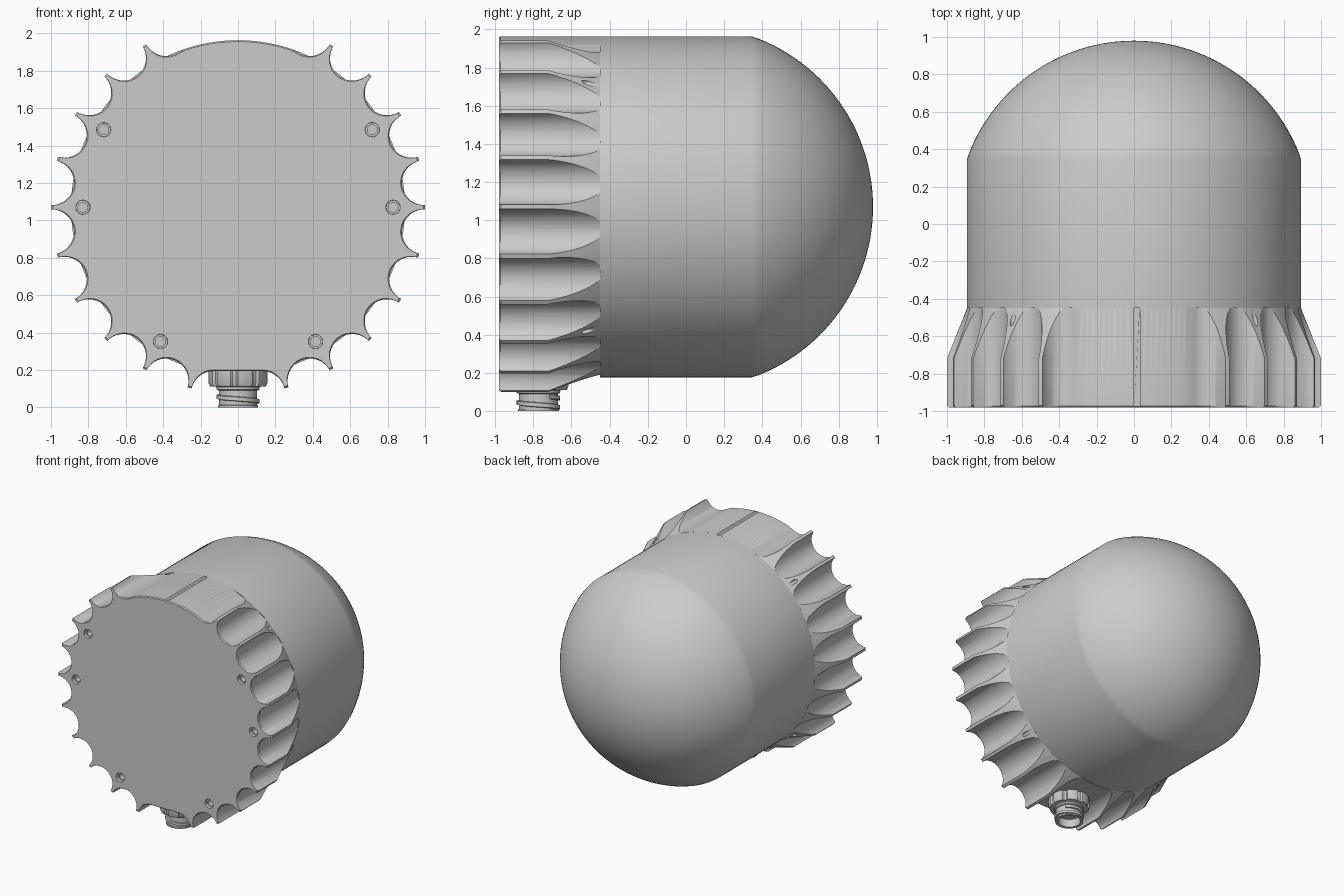
import bpy, bmesh, math
from math import sin, cos, pi, radians

if "Cube" in bpy.data.objects:
    bpy.data.objects.remove(bpy.data.objects["Cube"])

AX = 1.07      # height of the main axis
R = 0.893      # body radius
CY = -0.773    # connector position along y


def finish(name, bm, smooth=True):
    bmesh.ops.remove_doubles(bm, verts=bm.verts, dist=1e-5)
    bmesh.ops.recalc_face_normals(bm, faces=bm.faces)
    me = bpy.data.meshes.new(name)
    bm.to_mesh(me)
    bm.free()
    ob = bpy.data.objects.new(name, me)
    bpy.context.collection.objects.link(ob)
    if smooth:
        shade(ob)
    return ob


def activate(ob):
    bpy.ops.object.select_all(action='DESELECT')
    ob.select_set(True)
    bpy.context.view_layer.objects.active = ob


def shade(ob):
    activate(ob)
    bpy.ops.object.shade_smooth_by_angle(angle=radians(28))


def loft(bm, rings, closed=False):
    """Skin a list of point rings with quads."""
    vs = [[bm.verts.new(p) for p in ring] for ring in rings]
    n = len(vs[0])
    for a, b in zip(vs, vs[1:]):
        for i in range(n):
            j = (i + 1) % n
            bm.faces.new((a[i], a[j], b[j], b[i]))
    if closed:
        bm.faces.new(vs[0])
        bm.faces.new(vs[-1])
    return vs


def lathe(name, prof, axis='y', c=(0, AX), n=96, smooth=True):
    """Revolve (radius, height) points around a y or z axis through c."""
    bm = bmesh.new()
    rings = []
    for r, h in prof:
        r = max(r, 1e-7)
        pts = [(c[0] + r * cos(2*pi*i/n), c[1] + r * sin(2*pi*i/n)) for i in range(n)]
        rings.append([(u, h, v) if axis == 'y' else (u, v, h) for u, v in pts])
    vs = loft(bm, rings)
    bmesh.ops.dissolve_degenerate(bm, dist=1e-6, edges=bm.edges)
    return finish(name, bm, smooth)


def boolean(ob, cutter, op):
    cutter.hide_render = True
    m = ob.modifiers.new("cut", 'BOOLEAN')
    m.operation, m.object, m.solver = op, cutter, 'EXACT'
    activate(ob)
    bpy.ops.object.modifier_apply(modifier=m.name)
    bpy.data.objects.remove(cutter)


# Body barrel with a spherical cap
cap_r, cap_y, edge = 0.948, 0.032, 0.345
a0 = math.acos((edge - cap_y) / cap_r)
dome = [(cap_r * sin(a0 * (1 - i/28)), cap_y + cap_r * cos(a0 * (1 - i/28))) for i in range(29)]
dome[0] = (R, edge)
lathe("domed_body", [(0, -0.45), (R, -0.45)] + dome, n=128)

# Scalloped flange outline: right half, then mirrored
SC, SR = 1.005, 0.12


def scallop(t, a_start, a_end, n=16):
    out = []
    for i in range(n + 1):
        d = radians(t + 180 + a_start + (a_end - a_start) * i / n)
        out.append((SC * cos(radians(t)) + SR * cos(d), SC * sin(radians(t)) + SR * sin(d)))
    return out


half = scallop(-82.5, -7.5, -88)
for k in range(9):
    half += scallop(-67.5 + 15 * k, 88, -88)
half += scallop(67.5, 88, -12)
half += [(R * cos(radians(t)), R * sin(radians(t))) for t in range(72, 90, 2)]
outline = half + [(0, R)] + [(-x, z) for x, z in reversed(half)]

bm = bmesh.new()
loft(bm, [[(x * s, y, AX + z * s) for x, z in outline]
          for s, y in ((0.992, -0.98), (1, -0.972), (1, -0.40))], closed=True)
flange = finish("scalloped_flange", bm, False)

# Taper the teeth down to the barrel
boolean(flange, lathe("taper_tool", [(0, -1.05), (0.985, -1.05), (0.99, -0.98), (1.0, -0.97),
                                     (1.0, -0.72), (R, -0.45), (0, -0.45)],
                      n=192, smooth=False), 'INTERSECT')

# Counterbored screw holes in the front face
for deg in (0, 30, 150, 180, 240, 300):
    a = radians(deg)
    boolean(flange, lathe("screw_hole", [(0, -1.0), (0.039, -1.0), (0.037, -0.955), (0.026, -0.955),
                                         (0.026, -0.86), (0, -0.86)],
                          c=(0.829 * cos(a), AX + 0.829 * sin(a)), n=24, smooth=False), 'DIFFERENCE')
# Small holes through the taper
for deg in (45, 135, 225, 315):
    a = radians(deg)
    boolean(flange, lathe("small_hole", [(0, -0.6), (0.015, -0.6), (0.015, -0.42), (0, -0.42)],
                          c=(0.916 * cos(a), AX + 0.916 * sin(a)), n=16, smooth=False), 'DIFFERENCE')

# Remove the hidden inner cap where flange meets barrel
bm = bmesh.new()
bm.from_mesh(flange.data)
hidden = [f for f in bm.faces if f.normal.y > 0.99 and f.calc_center_median().y > -0.46]
bmesh.ops.delete(bm, geom=hidden, context='FACES')
bm.to_mesh(flange.data)
bm.free()
shade(flange)

# Connector nut with grip notches
bm = bmesh.new()
ring = []
for i in range(96):
    r = 0.157 if i % 12 < 9 else 0.145
    ring.append((r * cos(2*pi*i/96), r * sin(2*pi*i/96)))
loft(bm, [[(x * s, CY + y * s, z) for x, y in ring]
          for s, z in ((1, 0.2), (1, 0.13), (0.95, 0.112))], closed=True)
finish("connector_nut", bm)

# Hollow connector barrel
lathe("connector_barrel", [(0.13, 0.114), (0.114, 0.108), (0.114, 0.095), (0.102, 0.09), (0.102, 0.012),
                           (0.108, 0.01), (0.108, 0.0), (0.086, 0.0), (0.082, 0.065), (0, 0.065)],
      axis='z', c=(0, CY), n=48)

# Helical locking ridge
bm = bmesh.new()
rings = []
for i in range(61):
    a = 2 * pi * 1.25 * i / 60 + 0.6
    z = 0.076 - 0.06 * i / 60
    rings.append([(r * cos(a), CY + r * sin(a), z + h)
                  for r, h in ((0.098, -0.014), (0.114, -0.01), (0.114, 0.01), (0.098, 0.014))])
loft(bm, rings, closed=True)
finish("locking_ridge", bm)
